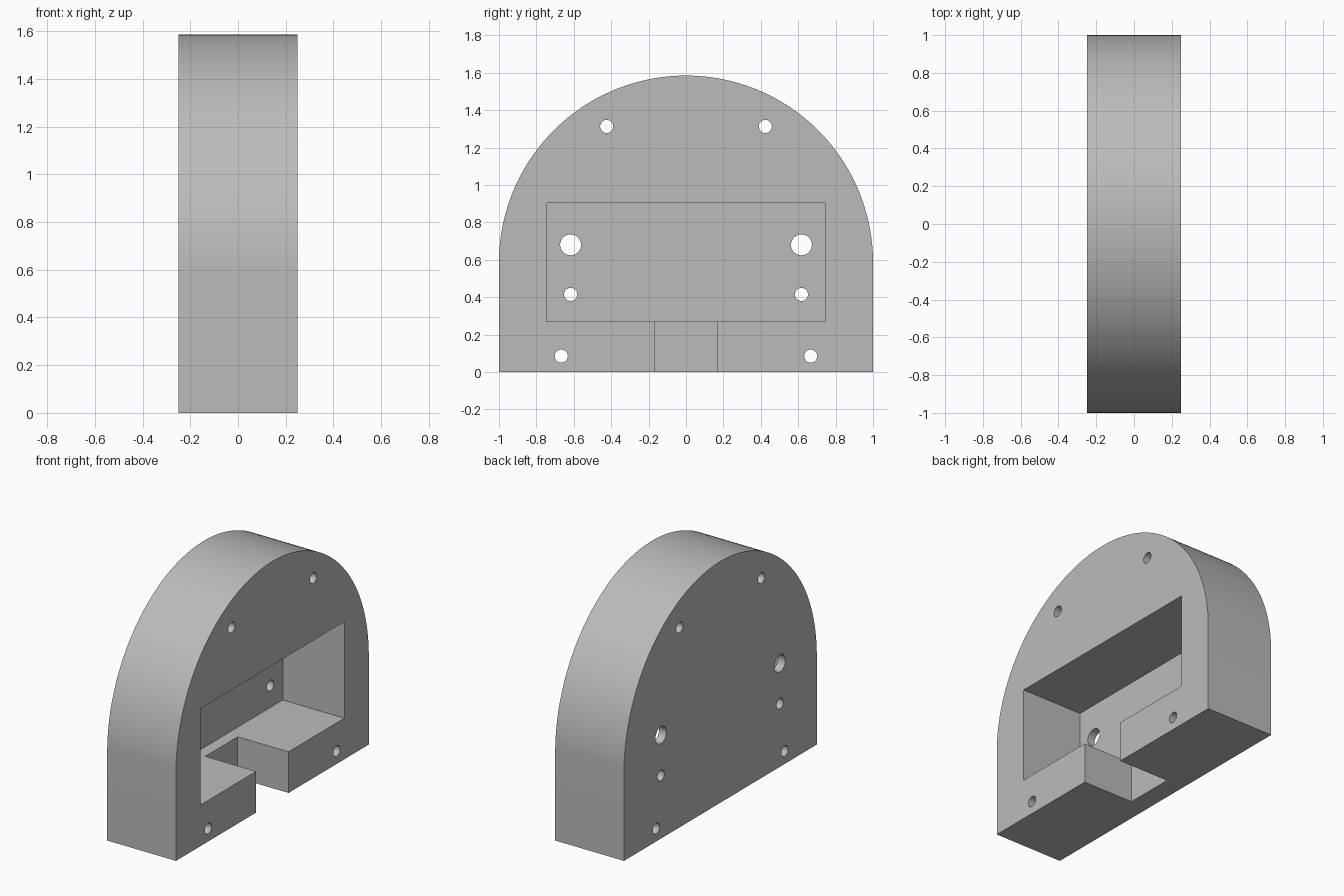
import bpy
import bmesh
from math import cos, sin, pi

if "Cube" in bpy.data.objects:
    bpy.data.objects.remove(bpy.data.objects["Cube"])

HALF = 0.25        # half thickness of the block
SHOULDER = 0.585   # height where the straight sides meet the arch

grey = bpy.data.materials.new("plain_grey")
grey.use_nodes = True
colour = (0.5, 0.5, 0.5, 1)
grey.diffuse_color = colour
grey.node_tree.nodes["Principled BSDF"].inputs["Base Color"].default_value = colour


def prism(name, outline, x0, x1):
    """Extrude a (y, z) outline along x from x0 to x1."""
    bm = bmesh.new()
    face = bm.faces.new([bm.verts.new((x0, y, z)) for y, z in outline])
    new = bmesh.ops.extrude_face_region(bm, geom=[face])["geom"]
    verts = [g for g in new if isinstance(g, bmesh.types.BMVert)]
    bmesh.ops.translate(bm, verts=verts, vec=(x1 - x0, 0, 0))
    bmesh.ops.recalc_face_normals(bm, faces=bm.faces)
    mesh = bpy.data.meshes.new(name)
    bm.to_mesh(mesh)
    bm.free()
    mesh.materials.append(grey)
    obj = bpy.data.objects.new(name, mesh)
    bpy.context.collection.objects.link(obj)
    return obj


def arc(y, z, radius, start, end, steps):
    return [(y + radius * cos(start + (end - start) * i / steps),
             z + radius * sin(start + (end - start) * i / steps))
            for i in range(steps + 1)]


def box(y, z0, z1):
    return [(-y, z0), (y, z0), (y, z1), (-y, z1)]


def cut(obj, cutter):
    mod = obj.modifiers.new("cut", "BOOLEAN")
    mod.operation = "DIFFERENCE"
    mod.solver = "EXACT"
    mod.object = cutter
    bpy.context.view_layer.objects.active = obj
    bpy.ops.object.modifier_apply(modifier=mod.name)
    bpy.data.objects.remove(cutter)


# Arched block
body = prism("arched_housing",
             [(-1, 0), (1, 0)] + arc(0, SHOULDER, 1, 0, pi, 96), -HALF, HALF)

# Rectangular pocket with a thin back wall, and the slot opening below it
cut(body, prism("pocket_cutter", box(0.746, 0.27, 0.903), -0.197, HALF + 0.1))
cut(body, prism("slot_cutter", box(0.168, -0.1, 0.35), -0.12, HALF + 0.1))

# Mirrored pairs of through holes: offset, height, radius
for y, z, r in [(0.424, 1.313, 0.035), (0.617, 0.68, 0.056),
                (0.617, 0.415, 0.035), (0.667, 0.085, 0.035)]:
    for side in (-1, 1):
        ring = arc(side * y, z, r, 0, 2 * pi, 32)[:-1]
        cut(body, prism("hole_cutter", ring, -HALF - 0.1, HALF + 0.1))

# Smooth arch and hole walls, keep the edges sharp
bpy.ops.object.select_all(action="DESELECT")
body.select_set(True)
bpy.context.view_layer.objects.active = body
bpy.ops.object.shade_smooth_by_angle()
